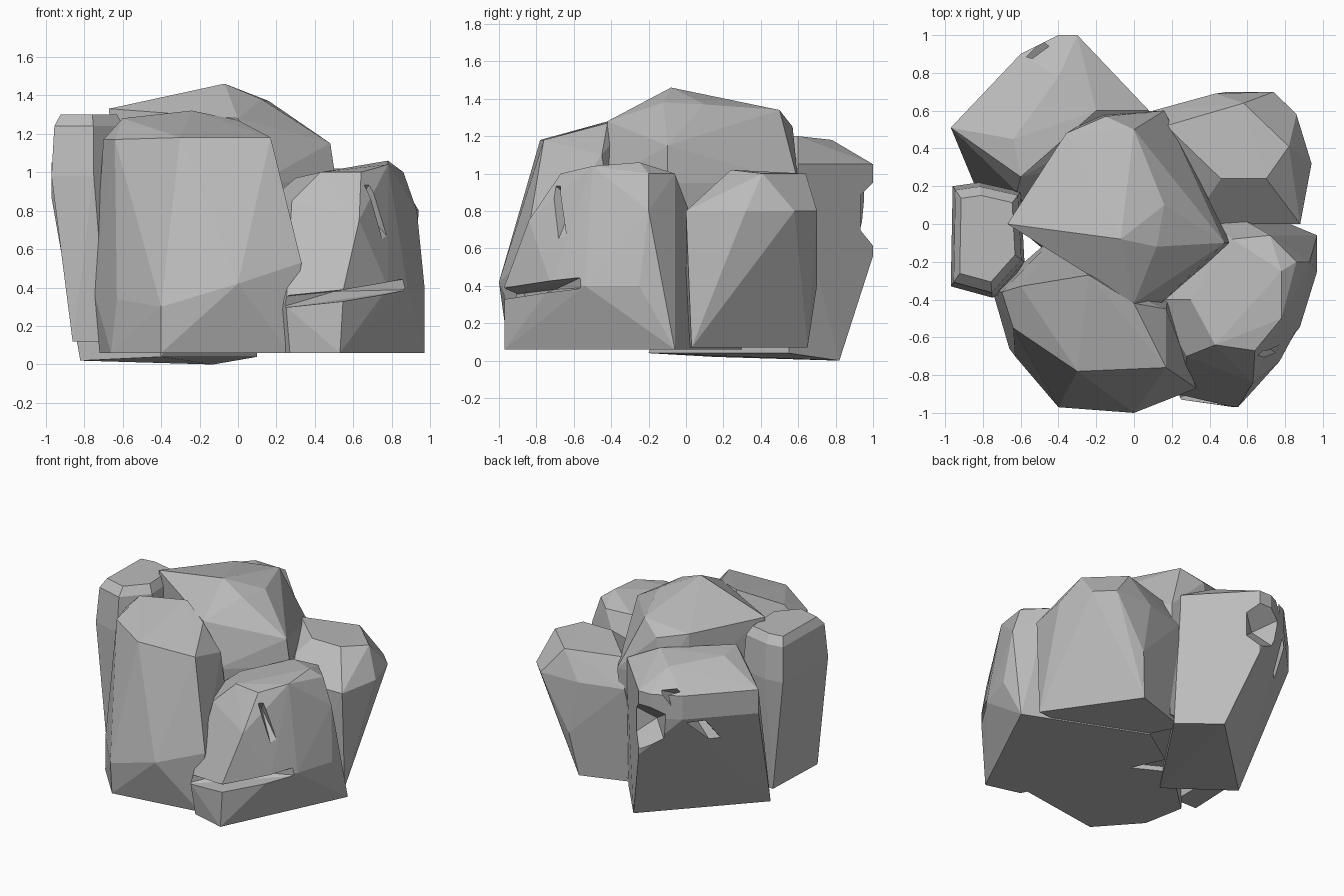
import bpy
import bmesh
from mathutils import Vector

default_cube = bpy.data.objects.get("Cube")
if default_cube:
    bpy.data.objects.remove(default_cube, do_unlink=True)

stone = bpy.data.materials.new("grey stone")
stone.use_nodes = True
stone.diffuse_color = (.5, .5, .5, 1)
shader = stone.node_tree.nodes["Principled BSDF"]
shader.inputs["Base Color"].default_value = stone.diffuse_color


def ring(outline, height, scale=1):
    """Lift an outline to a height, scaled about its own middle."""
    flat = [Vector(point) for point in outline]
    middle = sum(flat, Vector((0, 0))) / len(flat)
    moved = [middle + (point - middle) * scale for point in flat]
    return [(point.x, point.y, height) for point in moved]


def fin(mouth, deep, gap):
    """Wedge that is open by the gap on both sides of its mouth and closes at the deep point."""
    gap = Vector(gap)
    sides = [Vector(point) + offset for point in mouth for offset in (gap, -gap)]
    return sides + [Vector(deep)]


def hull_object(name, corners):
    """Wrap a faceted convex block around corner points."""
    bm = bmesh.new()
    for corner in corners:
        bm.verts.new(corner)
    result = bmesh.ops.convex_hull(bm, input=bm.verts)
    inside = [item for item in result["geom_interior"] if isinstance(item, bmesh.types.BMVert)]
    bmesh.ops.delete(bm, geom=inside, context="VERTS")
    bmesh.ops.dissolve_limit(bm, angle_limit=.03, verts=bm.verts, edges=bm.edges)
    bmesh.ops.recalc_face_normals(bm, faces=bm.faces)
    mesh = bpy.data.meshes.new(name)
    bm.to_mesh(mesh)
    bm.free()
    mesh.materials.append(stone)
    block = bpy.data.objects.new(name, mesh)
    bpy.context.collection.objects.link(block)
    return block


def boulder(name, corners, cracks=()):
    """Make a boulder and carve wedge-shaped cracks out of it."""
    rock = hull_object(name, corners)
    for wedge in cracks:
        cutter = hull_object(name + "_crack_cutter", wedge)
        carve = rock.modifiers.new("crack", "BOOLEAN")
        carve.operation = "DIFFERENCE"
        carve.solver = "EXACT"
        carve.object = cutter
        bpy.context.view_layer.objects.active = rock
        bpy.ops.object.modifier_apply(modifier=carve.name)
        bpy.data.objects.remove(cutter, do_unlink=True)


# Tall slab at the front, leaning back above its belly
foot = [(-.72, -.35), (-.66, -.66), (-.4, -.95), (.27, -.85), (.2, -.3), (-.35, 0)]
belly = [(-.75, -.35, .38), (-.63, -.7, .34), (-.4, -.97, .3), (0, -1, .42), (.33, -.87, .53)]
shoulder = [(-.7, -.36, 1.17), (-.64, -.55, 1.17), (-.3, -.78, 1.18), (.17, -.76, 1.18), (.17, -.45, 1.1)]
crown = [(-.6, -.33, 1.28), (-.24, -.27, 1.32), (0, -.42, 1.27)]
boulder(
    "front_boulder",
    ring(foot, height=.06) + belly + shoulder + crown,
)

# Highest boulder in the middle, with a sloping crest
outline = [(-.66, 0), (-.36, .48), (-.18, .59), (.16, .6), (.51, -.1), (.12, -.44), (-.25, -.26)]
crown = [(-.67, 0, 1.33), (-.36, .48, 1.3), (-.15, .57, 1.25), (0, .5, 1.34), (-.07, -.08, 1.46),
         (.16, .1, 1.37), (.12, -.12, 1.38), (.48, -.1, 1.15), (0, -.42, 1.28)]
boulder(
    "centre_boulder",
    ring(outline, height=.1, scale=.9)
    + ring(outline, height=.95)
    + crown,
)

# Cracked boulder at the front, on the left
foot = [(.53, -.97), (.27, -.9), (-.2, .1), (.1, .3), (.97, -.06)]
belly = [(.25, -.93, .3), (.55, -.97, .4), (.78, -.72, .4), (.88, -.54, .4), (.97, -.25, .4)]
shoulder = [(.63, -.84, .75), (.28, -.7, .85), (.93, -.2, .8), (.1, -.4, .8)]
crown = [(.43, -.64, 1), (.3, -.4, .97), (.64, -.67, 1), (.78, -.5, 1.04),
         (.78, -.25, 1.06), (.86, -.2, 1), (.72, -.06, 1), (.52, -.08, 1)]
level_split = fin(
    mouth=[(.2, -.95, .32), (.6, -1.05, .36), (.9, -.55, .42)],
    deep=(.5, -.7, .38),
    gap=(0, 0, .03),
)
upright_split = fin(
    mouth=[(.74, -.8, 1.05), (.86, -.7, .53)],
    deep=(.62, -.6, .85),
    gap=(.03, .03, 0),
)
boulder(
    "front_left_boulder",
    ring(foot, height=.06) + belly + shoulder + crown,
    cracks=[level_split, upright_split],
)

# Rounded boulder at the back, on the left, narrowing to its foot
foot = [(.88, .03), (.45, .65), (0, .5), (.1, .3), (.5, 0)]
outline = [(.1, .6), (.43, .69), (.74, .7), (.86, .58), (.94, .32), (.88, 0), (.3, 0)]
crown = [(.17, .52, 1), (.58, .64, 1), (.82, .41, 1), (.7, .24, 1.02), (.46, .24, 1.02)]
boulder(
    "back_left_boulder",
    ring(foot, height=.07)
    + [(.5, .7, .4), (.85, .3, .45)]
    + ring(outline, height=.8)
    + crown,
)

# Leaning boulder at the back, on the right
outline = [(-.97, .51), (-.6, .9), (-.4, 1), (-.3, 1), (.08, .6), (-.3, .3), (-.62, .17)]
foot = [(-.82, .15, .02), (-.13, .82, 0), (.1, .55, .04), (-.4, -.2, .04), (-.3, 1, .56)]
crown = [(-.4, .78, 1.18), (-.2, .6, 1.2), (-.64, .45, 1.2), (-.6, .25, 1.2)]
corner_notch = fin(
    mouth=[(0, 1.1, .77), (-.7, 1.1, .77)],
    deep=(-.35, .85, .8),
    gap=(0, 0, .28),
)
slanting_split = fin(
    mouth=[(-.5, .95, 1.1), (-.88, .64, .48)],
    deep=(-.45, .7, .95),
    gap=(.05, .05, 0),
)
boulder(
    "back_right_boulder",
    foot
    + ring(outline, height=.87)
    + ring(outline, height=1.05)
    + crown,
    cracks=[corner_notch, slanting_split],
)

# Narrow upright stone on the right, tapering to its foot
foot = [(-.86, -.36), (-.68, -.36), (-.68, .15), (-.84, .15)]
outline = [(-.97, -.33), (-.75, -.39), (-.58, -.2), (-.6, .17), (-.82, .22), (-.96, .2)]
boulder(
    "right_stone",
    ring(foot, height=.12)
    + ring(outline, height=.98)
    + ring(outline, height=1.24, scale=.92)
    + ring(outline, height=1.3, scale=.75),
)
